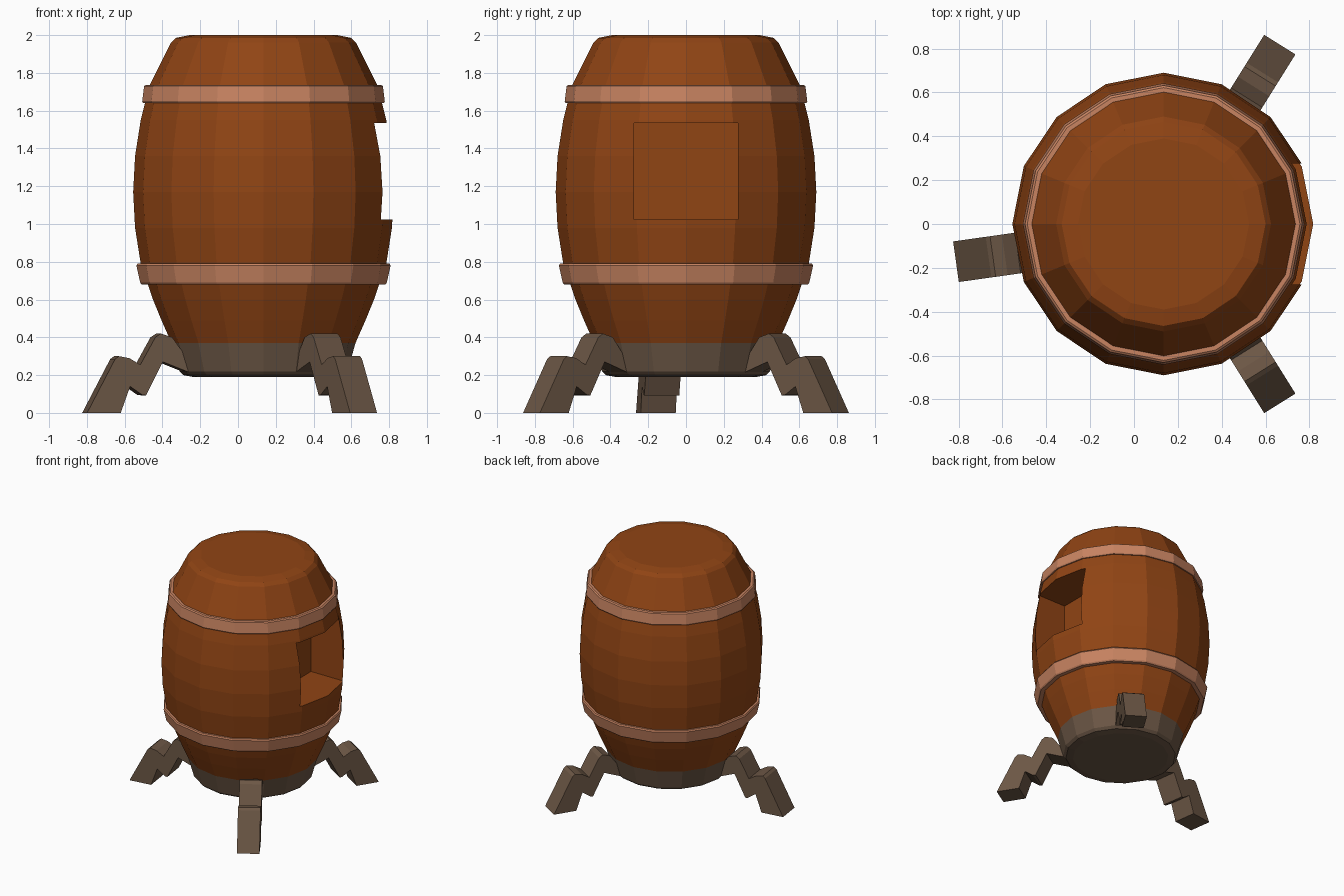
import bpy, bmesh
from math import sin, cos, pi, radians

if "Cube" in bpy.data.objects:
    bpy.data.objects.remove(bpy.data.objects["Cube"])

CX = 0.135          # barrel axis sits right of the centre
SIDES = 16


def material(name, rgb):
    m = bpy.data.materials.new(name)
    m.diffuse_color = (*rgb, 1)
    m.use_nodes = True
    m.node_tree.nodes["Principled BSDF"].inputs["Base Color"].default_value = m.diffuse_color
    return m


WOOD = material("wood", (0.28, 0.058, 0.007))
HOOP = material("hoop_copper", (0.58, 0.23, 0.12))
STAND = material("stand_wood", (0.15, 0.095, 0.06))


def finish(name, bm, *mats):
    bmesh.ops.recalc_face_normals(bm, faces=bm.faces)
    me = bpy.data.meshes.new(name)
    bm.to_mesh(me)
    bm.free()
    for m in mats:
        me.materials.append(m)
    ob = bpy.data.objects.new(name, me)
    bpy.context.collection.objects.link(ob)
    return ob


def lathe(profile, closed):
    """Spin (radius, z) points; closed joins last to first, else both ends are capped."""
    bm = bmesh.new()
    rings = [[bm.verts.new((CX + r * cos(2 * pi * i / SIDES), r * sin(2 * pi * i / SIDES), z))
              for i in range(SIDES)] for r, z in profile]
    pairs = list(zip(rings, rings[1:]))
    if closed:
        pairs.append((rings[-1], rings[0]))
    else:
        bm.faces.new(rings[0])
        bm.faces.new(rings[-1])
    for a, b in pairs:
        for i in range(SIDES):
            j = (i + 1) % SIDES
            bm.faces.new((a[i], a[j], b[j], b[i]))
    return bm


# Barrel: bulging body with a grey foot
bm = lathe([(0.37, 0.19), (0.425, 0.2), (0.445, 0.22), (0.487, 0.37), (0.54, 0.49),
            (0.585, 0.6), (0.65, 0.79), (0.68, 0.98), (0.69, 1.17), (0.68, 1.36),
            (0.65, 1.55), (0.605, 1.73), (0.545, 1.85), (0.49, 1.96), (0.465, 1.985),
            (0.39, 2.0)], False)
for f in bm.faces:
    f.material_index = 1 if f.calc_center_median().z < 0.36 else 0
barrel = finish("barrel", bm, WOOD, STAND)

# Square recess in the right side
bm = bmesh.new()
bmesh.ops.create_cube(bm, size=1)
for v in bm.verts:
    v.co = (0.72 + v.co.x * 0.5, v.co.y * 0.55, 1.28 + v.co.z * 0.51)
cutter = finish("recess_cutter", bm, WOOD)
cutter.hide_render = True
mod = barrel.modifiers.new("recess", 'BOOLEAN')
mod.operation = 'DIFFERENCE'
mod.solver = 'EXACT'
mod.object = cutter
bpy.context.view_layer.objects.active = barrel
bpy.ops.object.modifier_apply(modifier=mod.name)
bpy.data.objects.remove(cutter)

# Hoops
finish("upper_hoop", lathe([(0.60, 1.64), (0.637, 1.64), (0.642, 1.65), (0.632, 1.73),
                            (0.622, 1.737), (0.59, 1.737)], True), HOOP)
finish("lower_hoop", lathe([(0.59, 0.68), (0.645, 0.68), (0.653, 0.69), (0.673, 0.78),
                            (0.667, 0.79), (0.63, 0.79)], True), HOOP)

# Three stepped legs: side profile (distance out, z) given thickness
LEG = [(0.965, 0), (0.815, 0.285), (0.795, 0.3), (0.74, 0.29), (0.68, 0.255), (0.60, 0.40),
       (0.57, 0.42), (0.51, 0.40), (0.43, 0.29), (0.42, 0.215), (0.56, 0.27), (0.65, 0.093),
       (0.67, 0.095), (0.735, 0.14), (0.785, 0)]


def leg(name, foot, angle, width):
    d = (cos(radians(angle)), sin(radians(angle)))
    bm = bmesh.new()
    sides = []
    for s in (-width / 2, width / 2):
        sides.append([bm.verts.new((foot[0] + (r - 0.965) * d[0] - s * d[1],
                                    foot[1] + (r - 0.965) * d[1] + s * d[0], z)) for r, z in LEG])
    a, b = sides
    bm.faces.new(a)
    bm.faces.new(b)
    for i in range(len(LEG)):
        j = (i + 1) % len(LEG)
        bm.faces.new((a[i], a[j], b[j], b[i]))
    return finish(name, bm, STAND)


leg("left_leg", (-0.812, -0.172), 188, 0.187)
leg("front_right_leg", (0.665, -0.818), -58, 0.168)
leg("back_right_leg", (0.665, 0.818), 58, 0.168)
